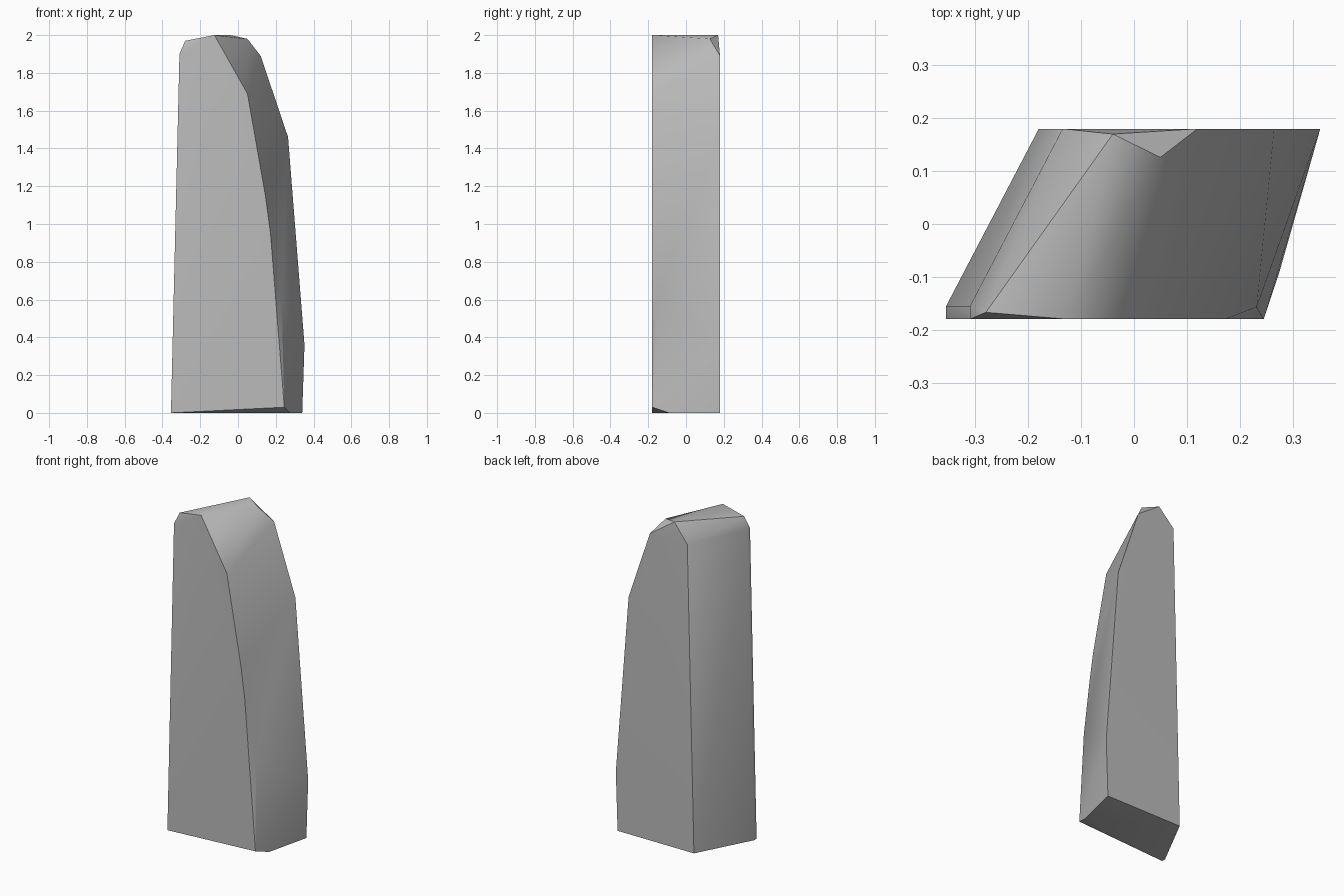
import bpy
import bmesh
import math

default = bpy.data.objects.get("Cube")
if default:
    bpy.data.objects.remove(default, do_unlink=True)

# Stone colour
stone = bpy.data.materials.new("stone grey")
stone.use_nodes = True
grey = (0.5, 0.5, 0.5, 1)
stone.diffuse_color = grey
stone.node_tree.nodes["Principled BSDF"].inputs["Base Color"].default_value = grey

# Outline of the front face (x, z)
front = [(-0.355, 0), (-0.31, 1.9), (-0.125, 2.0), (0.05, 1.69),
         (0.145, 1.15), (0.172, 0.95), (0.245, 0.03)]
# Outline of the back face (x, z)
back = [(-0.18, 0), (-0.135, 1.89), (0.12, 1.89), (0.265, 1.46),
        (0.352, 0.36), (0.34, 0)]
# Chipped corners between the faces (x, y, z)
chips = [(-0.355, -0.155, 0), (-0.31, -0.155, 1.9), (-0.28, -0.167, 1.97),
         (-0.04, 0.17, 2.0), (0.05, 0.126, 1.98),
         (0.232, -0.157, 0.58), (0.275, -0.09, 0)]

# Wrap the outlines into one chiselled block
bm = bmesh.new()
points = [(x, -0.18, z) for x, z in front] + [(x, 0.18, z) for x, z in back] + chips
for p in points:
    bm.verts.new(p)
bmesh.ops.convex_hull(bm, input=bm.verts)
bmesh.ops.dissolve_limit(bm, angle_limit=math.radians(1.5),
                         verts=bm.verts, edges=bm.edges)
bmesh.ops.recalc_face_normals(bm, faces=bm.faces)
bm.normal_update()


def on_curve(face):
    """Faces of the rounded top and curved side."""
    n = face.normal
    return abs(n.y) < 0.55 and n.z > -0.3 and (n.x > 0.1 or n.z > 0.75)


# Smooth the curved side, keep the chiselled edges sharp
for f in bm.faces:
    f.smooth = True
for e in bm.edges:
    curved = all(on_curve(f) for f in e.link_faces)
    e.smooth = curved or e.calc_face_angle(0) < math.radians(30)

mesh = bpy.data.meshes.new("standing_stone")
bm.to_mesh(mesh)
bm.free()
mesh.materials.append(stone)
obj = bpy.data.objects.new("standing_stone", mesh)
bpy.context.scene.collection.objects.link(obj)
